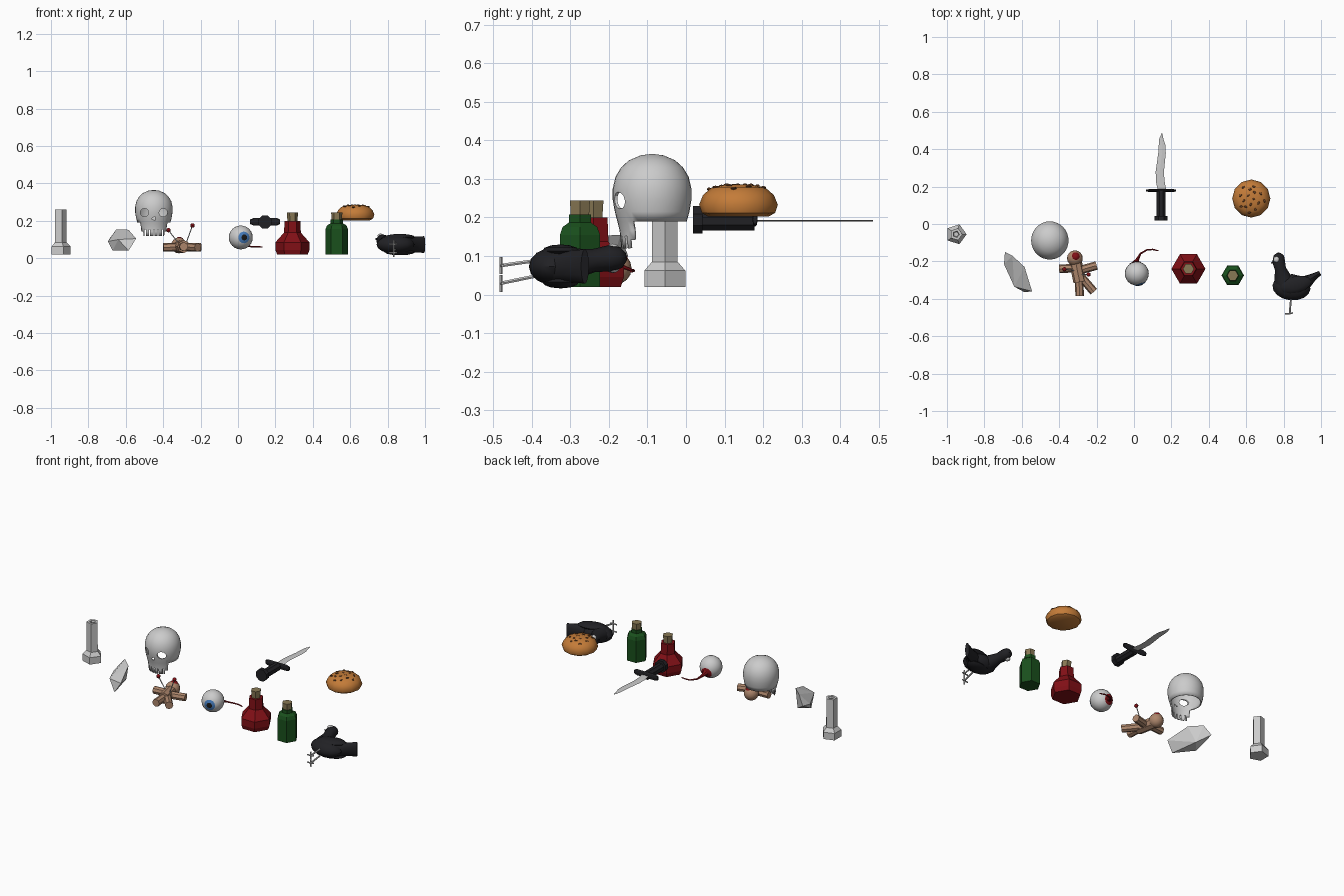
import bpy, bmesh, random
from math import sin, cos, pi
from mathutils import Vector as V, Matrix

if "Cube" in bpy.data.objects:
    bpy.data.objects.remove(bpy.data.objects["Cube"])

random.seed(4)
MATS = {}
BLACK, TAN, RED, GREEN = (.015, .015, .018), (.42, .24, .15), (.22, .005, .008), (.01, .08, .012)
CORK, BUN, WHITE, DARK = (.25, .19, .09), (.55, .2, .04), (.75, .75, .75), (.12, .045, .015)


def finish(name, bm, color=None, smooth=True):
    me = bpy.data.meshes.new(name)
    bm.to_mesh(me)
    bm.free()
    ob = bpy.data.objects.new(name, me)
    bpy.context.collection.objects.link(ob)
    if color:
        if color not in MATS:
            MATS[color] = bpy.data.materials.new(name + "_color")
            MATS[color].diffuse_color = (*color, 1)
        me.materials.append(MATS[color])
    if smooth:
        bpy.ops.object.select_all(action='DESELECT')
        ob.select_set(True)
        bpy.context.view_layer.objects.active = ob
        bpy.ops.object.shade_smooth_by_angle(angle=0.7)
    return ob


def bridge(bm, a, b):
    n = max(len(a), len(b))
    for i in range(n):
        j = (i + 1) % n
        if len(a) == 1:
            bm.faces.new((a[0], b[i], b[j]))
        elif len(b) == 1:
            bm.faces.new((a[i], b[0], a[j]))
        else:
            bm.faces.new((a[i], b[i], b[j], a[j]))


def lathe(name, profile, n, loc, color=None, smooth=False, axis=(0, 0, 1), phase=0):
    """Spin (radius, height) points around an axis through loc."""
    bm = bmesh.new()
    rot = V((0, 0, 1)).rotation_difference(V(axis)).to_matrix()
    rings = []
    for r, h in profile:
        m = n if r > 0 else 1
        rings.append([bm.verts.new(V(loc) + rot @ V((r * cos(2 * pi * k / n + phase),
                      r * sin(2 * pi * k / n + phase), h))) for k in range(m)])
    for a, b in zip(rings, rings[1:]):
        bridge(bm, a, b)
    bmesh.ops.recalc_face_normals(bm, faces=bm.faces)
    return finish(name, bm, color, smooth)


def tube(name, pts, radii, n=8, color=None, smooth=True):
    """Sweep ellipses (side radius, up radius) along a path."""
    bm = bmesh.new()
    pts = [V(p) for p in pts]
    rings = []
    for i, p in enumerate(pts):
        t = (pts[min(i + 1, len(pts) - 1)] - pts[max(i - 1, 0)]).normalized()
        side = t.cross(V((0, 0, 1) if abs(t.z) < .95 else (1, 0, 0))).normalized()
        up = side.cross(t)
        r = radii[i] if isinstance(radii, list) else radii
        a, b = r if isinstance(r, tuple) else (r, r)
        rings.append([bm.verts.new(p + side * a * cos(2 * pi * k / n) + up * b * sin(2 * pi * k / n))
                      for k in range(n)])
    for a, b in zip(rings, rings[1:]):
        bridge(bm, a, b)
    bm.faces.new(rings[0])
    bm.faces.new(rings[-1])
    bmesh.ops.recalc_face_normals(bm, faces=bm.faces)
    return finish(name, bm, color, smooth)


def ball(name, loc, size, color=None, seg=16, turn=0):
    bm = bmesh.new()
    s = size if isinstance(size, tuple) else (size,) * 3
    m = Matrix.Translation(loc) @ Matrix.Rotation(turn, 4, 'Z') @ Matrix.Diagonal((*s, 1))
    bmesh.ops.create_uvsphere(bm, u_segments=seg, v_segments=max(seg // 2, 6), radius=1, matrix=m)
    return finish(name, bm, color)


# Candle: five sides, flared foot, hollow top
lathe("candle", [(0, .02), (.056, .02), (.056, .062), (.035, .085), (.034, .26), (.018, .26),
                 (.014, .245), (0, .245)], 5, (-.951, -.055, 0))

# Crystal: slanted block
bm = bmesh.new()
for p in [(-.69, -.15, .1), (-.65, -.17, .155), (-.585, -.23, .152), (-.62, -.2, .05),
          (-.695, -.215, .09), (-.67, -.26, .04), (-.64, -.335, .1), (-.545, -.36, .105), (-.585, -.365, .04)]:
    bm.verts.new(p)
bmesh.ops.convex_hull(bm, input=bm.verts)
finish("crystal", bm, smooth=False)

# Skull: open shell, face continues below the cranium
SX, SY, N = -.45, -.088, 32
bm = bmesh.new()
rows = [(.365, 0), (.361, .03), (.348, .06), (.33, .08), (.305, .095), (.275, .102), (.245, .102),
        (.215, .097), (.19, .09), (.165, .084), (.142, .082), (.12, .08)]
rings = []
for z, r in rows:
    rings.append([bm.verts.new((SX + r * .98 * sin(2 * pi * k / N), SY - r * cos(2 * pi * k / N), z))
                  for k in range(N if r else 1)])
for a, b in zip(rings, rings[1:]):
    bridge(bm, a, b)
bm.normal_update()
low = [f for f in bm.faces if f.calc_center_median().z < .19 and f.calc_center_median().y > SY - .052]
bmesh.ops.delete(bm, geom=low, context='FACES')
skull = finish("skull", bm)
cut = bmesh.new()
for s in (-1, 1):
    bmesh.ops.create_cone(cut, cap_ends=True, segments=12, radius1=.022, radius2=.022, depth=.14,
                          matrix=Matrix.Translation((SX + s * .05, SY - .12, .244)) @ Matrix.Rotation(pi / 2, 4, 'X'))
bmesh.ops.create_cone(cut, cap_ends=True, segments=3, radius1=.013, radius2=.013, depth=.14,
                      matrix=Matrix.Translation((SX, SY - .12, .212)) @ Matrix.Rotation(pi / 2, 4, 'X')
                      @ Matrix.Rotation(-pi / 2, 4, 'Z') @ Matrix.Rotation(pi / 2 * 2, 4, 'Z'))
for k in range(-2, 3):
    bmesh.ops.create_cube(cut, size=1, matrix=Matrix.Translation((SX + k * .023, SY - .1, .125))
                          @ Matrix.Diagonal((.006, .14, .055, 1)))
bmesh.ops.recalc_face_normals(cut, faces=cut.faces)
cutter = finish("skull_cutter", cut, smooth=False)
cutter.hide_render = True
mod = skull.modifiers.new("shell", 'SOLIDIFY')
mod.thickness = .007
mod = skull.modifiers.new("holes", 'BOOLEAN')
mod.object, mod.operation, mod.solver = cutter, 'DIFFERENCE', 'EXACT'
dg = bpy.context.evaluated_depsgraph_get()
baked = bpy.data.meshes.new_from_object(skull.evaluated_get(dg))
skull.modifiers.clear()
skull.data = baked
bpy.data.objects.remove(cutter)

# Pin doll: head, body, limbs, pins
ball("doll_head", (-.316, -.183, .068), .042, TAN)
ball("doll_head_patch", (-.313, -.176, .088), .026, RED)
tube("doll_body", [(-.313, -.2, .062), (-.29, -.31, .062)], .034, 8, TAN)
for nm, a, b in [("left_arm", (-.3, -.235, .06), (-.4, -.24, .058)), ("right_arm", (-.3, -.25, .06), (-.2, -.222, .058)),
                 ("left_leg", (-.295, -.29, .062), (-.29, -.385, .062)), ("right_leg", (-.285, -.28, .06), (-.215, -.362, .058))]:
    tube("doll_" + nm, [a, b], .023, 8, TAN)
for k, (a, b) in enumerate([((-.372, -.242, .15), (-.31, -.25, .07)), ((-.243, -.27, .175), (-.285, -.27, .06))]):
    tube(f"pin_{k}", [a, b], .003, 6)
    ball(f"pin_head_{k}", a, .012, RED, 8)

# Eyeball: iris and pupil are caps just outside the ball, nerve behind
EYE, R = (.015, -.265, .111), .064
ball("eyeball", EYE, R, WHITE, 24)


def cap(name, angle, lift, axis, color):
    r = R + lift
    prof = [(0, r)] + [(r * sin(angle * k / 4), r * cos(angle * k / 4)) for k in range(1, 5)] + [(0, R * .7)]
    lathe(name, prof, 16, EYE, color, True, V(axis).normalized())


cap("iris", .5, .0015, (.3, -1, 0), (.06, .2, .5))
cap("pupil", .24, .003, (.3, -1, 0), (.01, .01, .01))
cap("eye_back", .5, .002, (-.15, 1, -.25), RED)
tube("nerve", [(.01, -.21, .1), (.018, -.19, .085), (.035, -.158, .07), (.07, -.138, .062), (.1, -.136, .062),
               (.13, -.143, .06)], [.02, .009, .005, .004, .004, .003], 8, RED)

# Bottles: six-sided glass with corks
lathe("red_flask", [(0, .02), (.082, .02), (.091, .045), (.091, .085), (.045, .137), (.042, .2), (0, .2)],
      6, (.291, -.24, 0), RED)
lathe("red_flask_cork", [(0, .19), (.026, .19), (.03, .244), (0, .244)], 6, (.291, -.24, 0), CORK)
lathe("green_bottle", [(0, .02), (.06, .02), (.06, .155), (.052, .175), (.033, .187), (.033, .207), (0, .207)],
      6, (.528, -.275, 0), GREEN)
lathe("green_bottle_cork", [(0, .2), (.027, .2), (.03, .244), (0, .244)], 6, (.528, -.275, 0), CORK)

# Bird lying on its side
ball("bird_body", (.842, -.338, .073), (.102, .07, .05), BLACK, 16, -.1)
tube("bird_neck", [(.776, -.155, .098), (.775, -.168, .096), (.773, -.198, .094), (.783, -.24, .088),
                   (.795, -.29, .08), (.815, -.34, .074)],
     [.01, .027, .034, .03, (.047, .04), (.06, .045)], 12, BLACK)
tube("bird_tail", [(.87, -.35, .073), (.92, -.31, .073), (.96, -.283, .073), (.995, -.262, .073)],
     [(.055, .045), (.036, .042), (.02, .042), (.012, .045)], 12, BLACK)
for s in (-1, 1):
    ball("bird_wing", (.865, -.325, .073 + s * .04), (.085, .045, .017), BLACK, 12, .25)
    ball("bird_eye", (.762, -.19, .094 + s * .026), (.017, .017, .012), WHITE, 10)
    zf = .052 + s * .023
    tube("bird_leg", [(.84, -.39, .068 + s * .02), (.832, -.482, zf)], .005, 6)
    for d in ((0, 0, .022), (0, 0, -.022), (-.025, 0, 0), (.018, .005, 0)):
        tube("bird_toe", [(.832, -.48, zf), V((.832, -.48, zf)) + V(d)], .004, 6)
tube("bird_beak", [(.765, -.2, .098), (.732, -.208, .104)], [.014, .002], 8, BLACK)

# Dagger: pommel, grip, guard, wavy blade
lathe("pommel", [(0, .018), (.038, .018), (.038, .043), (0, .043)], 8, (.145, 0, .194), BLACK, False, (0, 1, 0), pi / 8)
lathe("grip", [(0, .04), (.026, .04), (.026, .178), (0, .178)], 8, (.145, 0, .19), BLACK, False, (0, 1, 0), pi / 8)
tube("guard", [(.065, .179, .195), (.08, .179, .195), (.21, .179, .195), (.225, .179, .195)],
     [(.006, .012), (.007, .019), (.007, .019), (.006, .012)], 8, BLACK, False)
tube("blade", [(.15, .18, .192), (.14, .23, .192), (.138, .28, .192), (.144, .33, .192), (.15, .38, .192),
               (.15, .42, .192), (.146, .455, .192), (.15, .485, .192)],
     [(w, .002) for w in (.022, .023, .022, .021, .02, .018, .011, .002)], 4, None, False)

# Seeded bun
lathe("bun", [(0, .202), (.078, .202), (.095, .212), (.102, .233), (.092, .258), (.07, .277), (.035, .285), (0, .286)],
      12, (.627, .136, 0), BUN, True)
for k in range(16):
    r, a = .078 * ((k + .5) / 16) ** .5, k * 2.4 + random.uniform(-.2, .2)
    z = .284 - 2.6 * max(r - .03, 0) ** 1.8
    ball("bun_seed", (.627 + r * cos(a), .136 + r * sin(a), z), (.009, .006, .004), DARK, 8, random.uniform(0, 3))

for m in bpy.data.materials:
    if m.users and not m.is_grease_pencil:
        m.use_nodes = True
        m.node_tree.nodes["Principled BSDF"].inputs["Base Color"].default_value = m.diffuse_color
